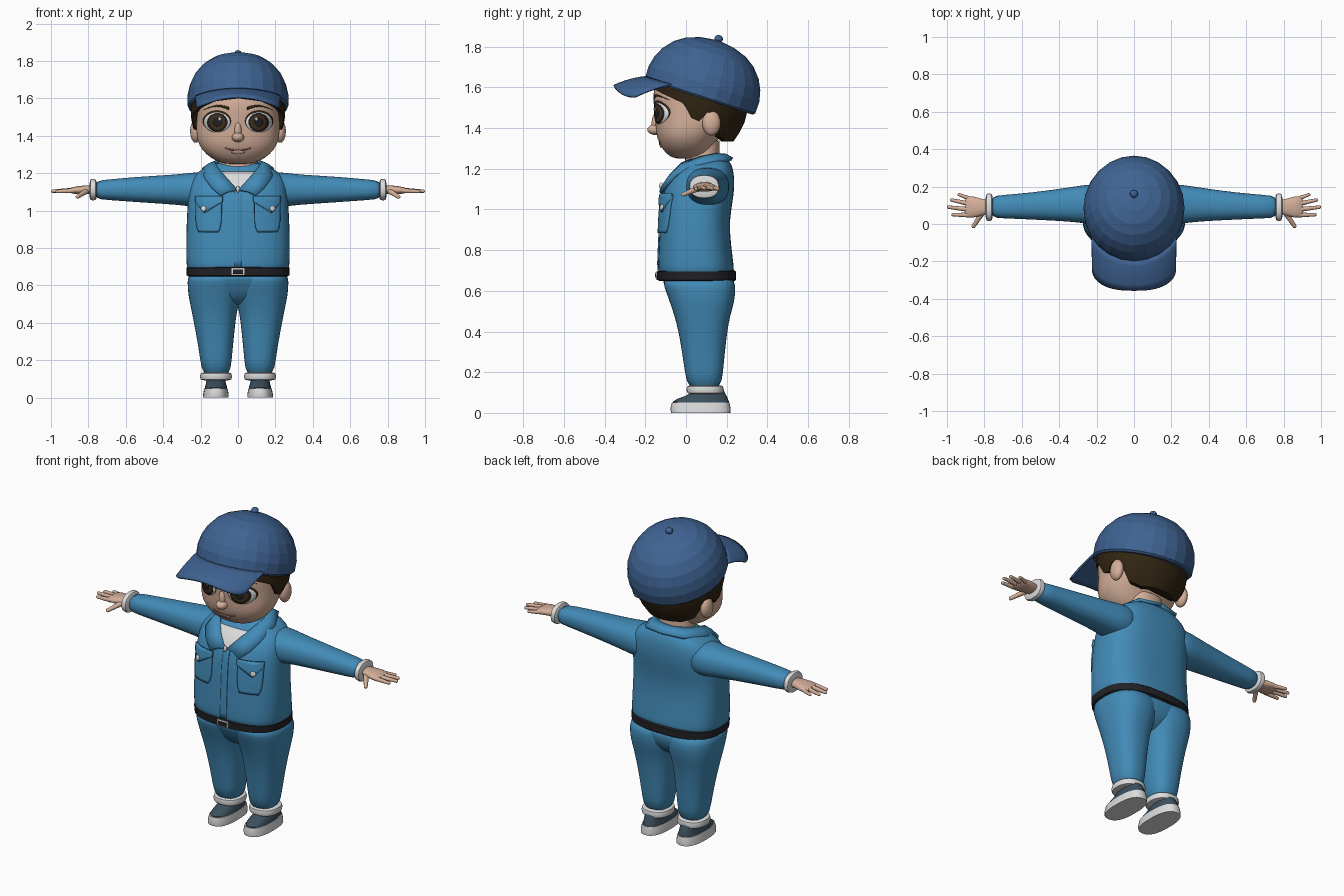
import bpy, bmesh, math
from mathutils import Vector, Matrix
from mathutils.bvhtree import BVHTree

if "Cube" in bpy.data.objects:
    bpy.data.objects.remove(bpy.data.objects["Cube"])


def material(name, rgb):
    m = bpy.data.materials.new(name)
    m.diffuse_color = (*rgb, 1)
    m.use_nodes = True
    m.node_tree.nodes["Principled BSDF"].inputs["Base Color"].default_value = m.diffuse_color
    return m


BLUE = material("work_blue", (0.055, 0.26, 0.48))
NAVY = material("cap_blue", (0.05, 0.125, 0.29))
SKIN = material("skin", (0.66, 0.43, 0.32))
HAIR = material("dark_brown", (0.03, 0.018, 0.006))
WHITE = material("off_white", (0.72, 0.72, 0.72))
BLACK = material("near_black", (0.016, 0.016, 0.02))
SLATE = material("shoe_slate", (0.045, 0.08, 0.11))
IRIS = material("iris_brown", (0.055, 0.03, 0.012))
LIP = material("lip", (0.33, 0.15, 0.11))


def finish(name, bm, mat, mirror=False, subsurf=0, solid=0, angle=40, recalc=True):
    bmesh.ops.remove_doubles(bm, verts=bm.verts, dist=1e-5)
    if recalc:
        bmesh.ops.recalc_face_normals(bm, faces=bm.faces)
    me = bpy.data.meshes.new(name)
    bm.to_mesh(me)
    bm.free()
    me.materials.append(mat)
    ob = bpy.data.objects.new(name, me)
    bpy.context.collection.objects.link(ob)
    if angle:
        bpy.ops.object.select_all(action='DESELECT')
        ob.select_set(True)
        bpy.context.view_layer.objects.active = ob
        bpy.ops.object.shade_smooth_by_angle(angle=math.radians(angle))
    if solid:
        s = ob.modifiers.new("thickness", 'SOLIDIFY')
        s.thickness, s.offset = solid, -1
    if mirror:
        ob.modifiers.new("mirror", 'MIRROR')
    if subsurf:
        ob.modifiers.new("smooth", 'SUBSURF').levels = subsurf
        ob.modifiers["smooth"].render_levels = subsurf
    return ob


def skin_rows(bm, rows, closed=True, caps=True):
    vs = [[bm.verts.new(p) for p in r] for r in rows]
    n = len(rows[0])
    for a, b in zip(vs, vs[1:]):
        for i in range(n if closed else n - 1):
            j = (i + 1) % n
            bm.faces.new((a[i], a[j], b[j], b[i]))
    if caps:
        bm.faces.new(vs[0])
        bm.faces.new(vs[-1])


def loft(name, secs, mat, axis='z', power=2.3, n=28, **kw):
    """Superellipse sections: (position, a0, a1, b0, b1)."""
    rows = []
    for t, a0, a1, b0, b1 in secs:
        row = []
        for i in range(n):
            c, s = math.cos(2 * math.pi * i / n), math.sin(2 * math.pi * i / n)
            a = (a0 + a1) / 2 + (a1 - a0) / 2 * math.copysign(abs(c) ** (2 / power), c)
            b = (b0 + b1) / 2 + (b1 - b0) / 2 * math.copysign(abs(s) ** (2 / power), s)
            row.append((a, b, t) if axis == 'z' else (t, a, b))
        rows.append(row)
    bm = bmesh.new()
    skin_rows(bm, rows)
    return finish(name, bm, mat, **kw)


def sym(z, hx, y0, y1):
    return (z, -hx, hx, y0, y1)


def ball(name, c, r, mat, mirror=False):
    bm = bmesh.new()
    bmesh.ops.create_uvsphere(bm, u_segments=20, v_segments=12, radius=1,
                              matrix=Matrix.Translation(c) @ Matrix.Diagonal((*r, 1)))
    return finish(name, bm, mat, mirror)


def surface(ob):
    bpy.context.view_layer.update()
    return BVHTree.FromObject(ob, bpy.context.evaluated_depsgraph_get())


def plate(name, bvh, fn, off, mat, nu=16, nv=6, thick=0.006, mirror=True):
    """Thin sheet (x, z) = fn(u, v) laid on the front of a surface."""
    rows = []
    for j in range(nv + 1):
        row = []
        for i in range(nu + 1):
            x, z = fn(i / nu, j / nv)
            hit = bvh.ray_cast(Vector((x, -2, z)), Vector((0, 1, 0)))[0]
            row.append((x, (hit.y if hit else 0) - off, z))
        rows.append(row)
    bm = bmesh.new()
    skin_rows(bm, rows, False, False)
    bm.normal_update()
    if sum(f.normal.y * f.calc_area() for f in bm.faces) > 0:
        bmesh.ops.reverse_faces(bm, faces=bm.faces)
    return finish(name, bm, mat, mirror, solid=thick, recalc=False)


def disc(cx, cz, rx, rz):
    return lambda u, v: (cx + rx * v * math.cos(2 * math.pi * u), cz + rz * v * math.sin(2 * math.pi * u))


def rect(x0, x1, z0, z1):
    return lambda u, v: (x0 + (x1 - x0) * u, z0 + (z1 - z0) * v)


# Jacket body, sleeves and wrist cuffs
torso = loft("jacket", [sym(.66, .262, -.125, .232), sym(.69, .275, -.138, .238), sym(.75, .278, -.138, .232),
             sym(.9, .277, -.13, .212), sym(1.0, .272, -.125, .222), sym(1.08, .266, -.115, .237),
             sym(1.15, .26, -.085, .238), sym(1.2, .23, -.04, .232), sym(1.24, .16, 0, .215),
             sym(1.262, .1, .02, .19)], BLUE, power=2.7, n=36, subsurf=1)
loft("sleeve", [(.12, 0, .21, 1.03, 1.2), (.22, -.005, .215, 1.015, 1.208), (.29, .008, .205, 1.028, 1.197),
     (.4, .016, .188, 1.036, 1.189), (.55, .024, .168, 1.046, 1.18), (.7, .03, .155, 1.057, 1.166),
     (.77, .033, .15, 1.062, 1.16)], BLUE, axis='x', mirror=True, subsurf=1)
loft("wrist_cuff", [(.757, .03, .15, 1.064, 1.158), (.762, .019, .16, 1.057, 1.167), (.775, .015, .164, 1.054, 1.17),
     (.788, .019, .16, 1.057, 1.167), (.793, .04, .14, 1.072, 1.15)], WHITE, axis='x', mirror=True)

# Hands
loft("palm", [(.775, .055, .125, 1.088, 1.135), (.815, .045, .135, 1.088, 1.135), (.86, .034, .147, 1.088, 1.13),
     (.89, .036, .145, 1.092, 1.124), (.903, .05, .13, 1.1, 1.116)], SKIN, axis='x', mirror=True)
bm = bmesh.new()
for a, b, r in [((.88, .048, 1.107), (.968, .05, 1.102), .012), ((.885, .078, 1.109), (.991, .09, 1.104), .012),
                ((.88, .108, 1.108), (.975, .128, 1.103), .012), ((.87, .133, 1.106), (.935, .157, 1.102), .011),
                ((.81, .062, 1.105), (.858, -.012, 1.074), .014)]:
    a, b = Vector(a), Vector(b)
    rot = (b - a).to_track_quat('Z', 'Y').to_matrix().to_4x4()
    bmesh.ops.create_cone(bm, segments=12, radius1=r * 1.1, radius2=r * .75, depth=(b - a).length,
                          matrix=Matrix.Translation((a + b) / 2) @ rot)
    bmesh.ops.create_uvsphere(bm, u_segments=12, v_segments=8, radius=r * .76, matrix=Matrix.Translation(b) @ rot)
finish("fingers", bm, SKIN, True)

# Trousers
loft("hips", [sym(.49, .06, .0, .14), sym(.53, .14, -.055, .2), sym(.58, .235, -.085, .23), sym(.63, .262, -.11, .24),
     sym(.68, .265, -.128, .235)], BLUE, power=2.4, subsurf=1)
loft("trouser_leg", [(.11, .042, .188, .01, .172), (.2, .034, .202, -.006, .182), (.3, .024, .217, -.02, .192),
     (.4, .014, .236, -.037, .203), (.48, .002, .252, -.058, .218), (.55, -.02, .267, -.082, .24),
     (.62, -.03, .272, -.108, .246), (.68, -.03, .266, -.125, .235)], BLUE, power=2.4, mirror=True, subsurf=1)
loft("ankle_cuff", [(.093, .05, .182, .02, .17), (.097, .036, .2, .008, .182), (.113, .032, .204, .002, .186),
     (.13, .036, .2, .006, .182), (.135, .05, .185, .02, .17)], WHITE, mirror=True)

# Shoes
loft("shoe_sole", [(0, .05, .188, -.073, .218), (.02, .05, .186, -.077, .22), (.05, .056, .18, -.07, .214)],
     WHITE, power=2.5, mirror=True)
loft("shoe_upper", [(.03, .057, .178, -.062, .21), (.055, .058, .177, -.064, .211), (.068, .062, .173, -.045, .206),
     (.083, .066, .17, -.005, .2), (.1, .068, .168, .03, .19), (.12, .07, .165, .04, .18)], SLATE, mirror=True)

# Belt and buckle
belt = loft("belt", [sym(.648, .262, -.13, .238), sym(.654, .274, -.142, .246), sym(.694, .276, -.145, .246),
                     sym(.7, .264, -.13, .238)], BLACK, power=2.6, n=36)
bb = surface(belt)
plate("buckle_frame", bb, rect(-.036, .036, .655, .693), .006, WHITE, mirror=False)
plate("buckle_centre", bb, rect(-.028, .028, .662, .686), .008, BLACK, mirror=False)

# Jacket front: placket, undershirt, pockets, buttons
tb = surface(torso)
plate("placket", tb, rect(-.02, .02, .7, 1.12), .005, BLUE, 4, 12, mirror=False)
plate("undershirt", tb, lambda u, v: ((u - .5) * .2 * v, 1.1 + .11 * v), .008, WHITE, mirror=False)
plate("pocket", tb, lambda u, v: (.158 + (u - .5) * .14 * (1 - .25 * (1 - v) ** 6), .885 + .185 * v),
      .014, BLUE, 12, 12, .014)
plate("pocket_flap", tb, lambda u, v: (.156 + (u - .5) * .148, 1.078 - (1 - v) * (
      .03 + .06 * (u / .67 if u < .67 else (1 - u) / .33))), .022, BLUE, 12, 4, .012)
plate("pocket_button", tb, disc(.186, 1.012, .014, .014), .03, WHITE, 16, 2, .009)
ball("zip_pull", (0, -.122, 1.115), (.01, .01, .018), WHITE)

# Collar
inner = [(0, .16, 1.277), (.09, .145, 1.277), (.125, .07, 1.262), (.11, -.02, 1.233), (.06, -.08, 1.175), (.006, -.118, 1.115)]
outer = [(0, .232, 1.255), (.13, .205, 1.25), (.192, .08, 1.228), (.182, -.05, 1.178), (.145, -.1, 1.13), (.095, -.132, 1.085)]
bm = bmesh.new()
mid = [tuple((Vector(a) + Vector(b)) / 2 + Vector((0, 0, .008))) for a, b in zip(inner, outer)]
skin_rows(bm, [inner, mid, outer], False, False)
bm.normal_update()
if sum(f.normal.z for f in bm.faces) < 0:
    bmesh.ops.reverse_faces(bm, faces=bm.faces)
finish("collar", bm, BLUE, True, solid=.018, recalc=False)

# Head, neck, nose and ears
loft("neck", [sym(1.15, .115, -.03, .18), sym(1.22, .105, -.005, .165), sym(1.34, .1, 0, .165)], SKIN)
head = loft("head", [sym(1.248, .06, -.05, .08), sym(1.263, .115, -.085, .1), sym(1.3, .172, -.12, .13),
            sym(1.35, .21, -.143, .16), sym(1.4, .223, -.15, .2), sym(1.46, .223, -.152, .24), sym(1.52, .222, -.16, .26),
            sym(1.6, .22, -.165, .26), sym(1.68, .16, -.11, .22), sym(1.72, .08, -.03, .15)], SKIN, n=40, subsurf=1)
ball("nose", (0, -.15, 1.392), (.033, .04, .026), SKIN)
ball("nose_bridge", (0, -.145, 1.425), (.02, .024, .05), SKIN)
ball("ear", (.226, .125, 1.425), (.03, .045, .062), SKIN, True)

# Eyes, brows and mouth as thin plates on the face
hb = surface(head)
for name, spec, off, mat in [("eyelash", (.113, 1.478, .075, .057), .002, HAIR),
                             ("eye_white", (.113, 1.472, .07, .053), .005, WHITE),
                             ("iris_ring", (.111, 1.472, .054, .05), .008, BLACK),
                             ("iris", (.111, 1.47, .045, .042), .010, IRIS),
                             ("pupil", (.111, 1.472, .022, .022), .012, BLACK),
                             ("eye_glint", (.098, 1.49, .008, .008), .014, WHITE)]:
    plate(name, hb, disc(*spec), off, mat, 28, 4)
plate("eyebrow", hb, lambda u, v: (.05 + .135 * u, 1.535 + .025 * math.sin(math.pi * (.15 + .8 * u))
      + (v - .5) * .014 * (1.1 - u)), .004, HAIR, 12, 2)
plate("mouth", hb, lambda u, v: ((u - .5) * .14, 1.322 + .012 * (2 * u - 1) ** 2 + (v - .5) * .007),
      .003, LIP, 16, 2, mirror=False)
plate("lower_lip", hb, disc(0, 1.312, .035, .009), .006, SKIN, 20, 2, mirror=False)

# Hair shell, with a hem that drops to sideburns and nape
HEM = [(0, 1.6), (30, 1.585), (55, 1.55), (72, 1.52), (80, 1.45), (92, 1.43), (98, 1.48), (112, 1.47), (120, 1.36),
       (140, 1.335), (180, 1.335)]


def hem(deg):
    for (a, za), (b, zb) in zip(HEM, HEM[1:]):
        if deg <= b:
            return za + (zb - za) * (deg - a) / (b - a)


rows = []
for f, k in [(0, .82), (0, 1), (.15, 1), (.3, 1), (.5, 1), (.75, 1), (1, .99)]:
    row = []
    for i in range(72):
        deg = i * 5 if i <= 36 else 360 - i * 5
        ph, z0 = math.radians(i * 5), hem(deg)
        z = z0 + (1.645 - z0) * f
        s = k * (1 - .28 * (max(0, 1.52 - z) / .18) ** 2)
        row.append((.252 * s * math.sin(ph), .065 - s * .24 * math.cos(ph), z))
    rows.append(row)
bm = bmesh.new()
skin_rows(bm, rows)
finish("hair", bm, HAIR)

# Cap crown: tilted dome with flat facets
TILT = Matrix.Translation((0, .07, 1.56)) @ Matrix.Rotation(math.radians(-18), 4, 'X')
rows = [[TILT @ Vector((.27 * r * math.sin(a), -.286 * r * math.cos(a), h))
         for a in [2 * math.pi * i / 24 for i in range(24)]]
        for h, r in [(-.01, .96), (0, .995), (.06, 1), (.115, .955), (.165, .87), (.215, .72), (.25, .54), (.274, .3), (.284, .04)]]
bm = bmesh.new()
skin_rows(bm, rows)
finish("cap_crown", bm, NAVY, angle=10)
ball("cap_button", TILT @ Vector((0, 0, .293)), (.021, .021, .019), NAVY)

# Cap brim: curved sheet drooping at the sides
rows = []
for j in range(6):
    v, row = j / 5, []
    for i in range(25):
        s = math.sin(math.pi / 2 * (i / 12 - 1))
        a = math.radians(58) * s
        p = TILT @ Vector((.268 * math.sin(a), -.28 * math.cos(a), .01))
        q = Vector((.225 * s, -.245 - .112 * math.sqrt(max(0, 1 - abs(s) ** 2.6)), 1.612 - .058 * s * s))
        row.append(p.lerp(q, v) + Vector((0, 0, .03 * v * (1 - v))))
    rows.append(row)
bm = bmesh.new()
skin_rows(bm, rows, False, False)
bm.normal_update()
if sum(f.normal.z for f in bm.faces) < 0:
    bmesh.ops.reverse_faces(bm, faces=bm.faces)
finish("cap_brim", bm, NAVY, solid=.012, recalc=False)
